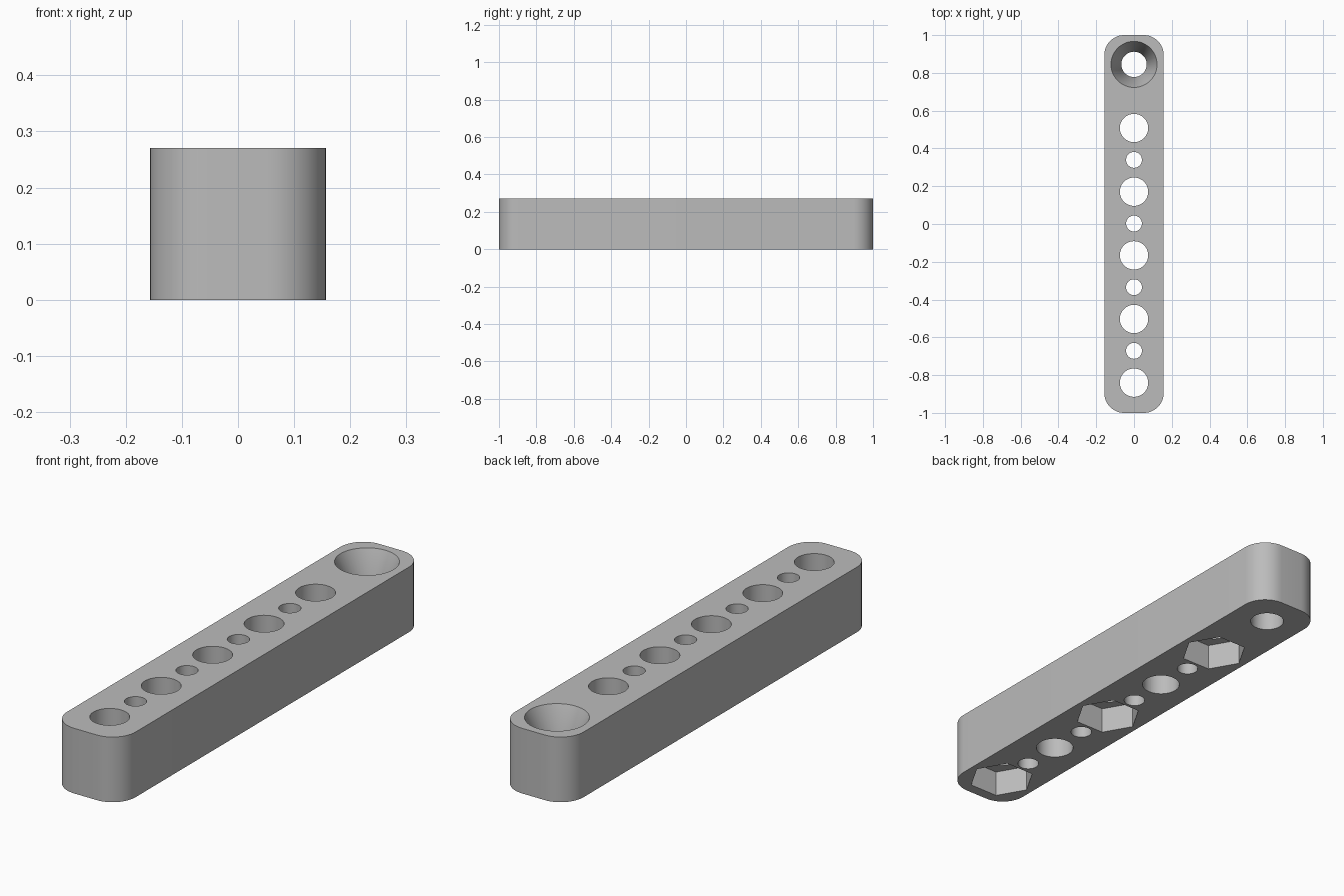
import bpy
import bmesh
import math
from mathutils import Matrix

cube = bpy.data.objects.get("Cube")
if cube:
    bpy.data.objects.remove(cube, do_unlink=True)

HALF_W, HALF_L, HEIGHT, CORNER = 0.157, 1.0, 0.27, 0.105
PITCH, FIRST = 0.1685, -0.84

grey = bpy.data.materials.new("plain_grey")
grey.use_nodes = True
colour = (0.5, 0.5, 0.5, 1)
grey.diffuse_color = colour
grey.node_tree.nodes["Principled BSDF"].inputs["Base Color"].default_value = colour


def make_object(name, bm):
    bmesh.ops.recalc_face_normals(bm, faces=bm.faces)
    mesh = bpy.data.meshes.new(name)
    bm.to_mesh(mesh)
    bm.free()
    mesh.materials.append(grey)
    obj = bpy.data.objects.new(name, mesh)
    bpy.context.collection.objects.link(obj)
    return obj


def cut(body, name, y, z0, z1, r0, r1, sides=48):
    """Remove a vertical cylinder, cone or prism from the body."""
    bm = bmesh.new()
    bmesh.ops.create_cone(bm, cap_ends=True, segments=sides, radius1=r0, radius2=r1,
                          depth=z1 - z0,
                          matrix=Matrix.Translation((0, y, (z0 + z1) / 2)))
    if sides == 6:  # corners point to the long sides
        corner = max(bm.verts, key=lambda v: v.co.x)
        turn = math.atan2(corner.co.y - y, corner.co.x)
        bmesh.ops.rotate(bm, verts=bm.verts, cent=(0, y, 0),
                         matrix=Matrix.Rotation(-turn, 3, "Z"))
    cutter = make_object(name, bm)
    cutter.hide_render = True
    mod = body.modifiers.new(name, "BOOLEAN")
    mod.operation = "DIFFERENCE"
    mod.solver = "EXACT"
    mod.object = cutter
    bpy.context.view_layer.objects.active = body
    bpy.ops.object.modifier_apply(modifier=mod.name)
    bpy.data.objects.remove(cutter, do_unlink=True)


# Bar with rounded vertical corners
bm = bmesh.new()
outline = []
STEPS = 12
for i, (sx, sy) in enumerate([(1, 1), (-1, 1), (-1, -1), (1, -1)]):
    for k in range(STEPS + 1):
        a = math.pi / 2 * (i + k / STEPS)
        outline.append(bm.verts.new((sx * (HALF_W - CORNER) + CORNER * math.cos(a),
                                     sy * (HALF_L - CORNER) + CORNER * math.sin(a), 0)))
base = bm.faces.new(outline)
top = bmesh.ops.extrude_face_region(bm, geom=[base])
bmesh.ops.translate(bm, vec=(0, 0, HEIGHT),
                    verts=[g for g in top["geom"] if isinstance(g, bmesh.types.BMVert)])
bar = make_object("drilled_bar", bm)

# Alternating large and small through holes, nut pockets under every other large one
for i in range(9):
    y = FIRST + i * PITCH
    r = 0.042 if i % 2 else 0.075
    cut(bar, "through_hole", y, -0.1, HEIGHT + 0.1, r, r)
    if i % 4 == 0:
        cut(bar, "nut_pocket", y, -0.1, 0.11, 0.132, 0.132, 6)

# Countersunk hole at the back end
SINK_Y, SINK_DEPTH, R_IN, R_OUT = 0.845, 0.135, 0.067, 0.122
cut(bar, "screw_hole", SINK_Y, -0.1, HEIGHT + 0.1, R_IN, R_IN)
extra = 0.02
slope = (R_OUT - R_IN) / SINK_DEPTH
cut(bar, "countersink", SINK_Y, HEIGHT - SINK_DEPTH, HEIGHT + extra,
    R_IN, R_OUT + slope * extra)

# Smooth curved walls, sharp rims
bpy.ops.object.select_all(action="DESELECT")
bar.select_set(True)
bpy.context.view_layer.objects.active = bar
bpy.ops.object.shade_smooth_by_angle(angle=math.radians(30))
